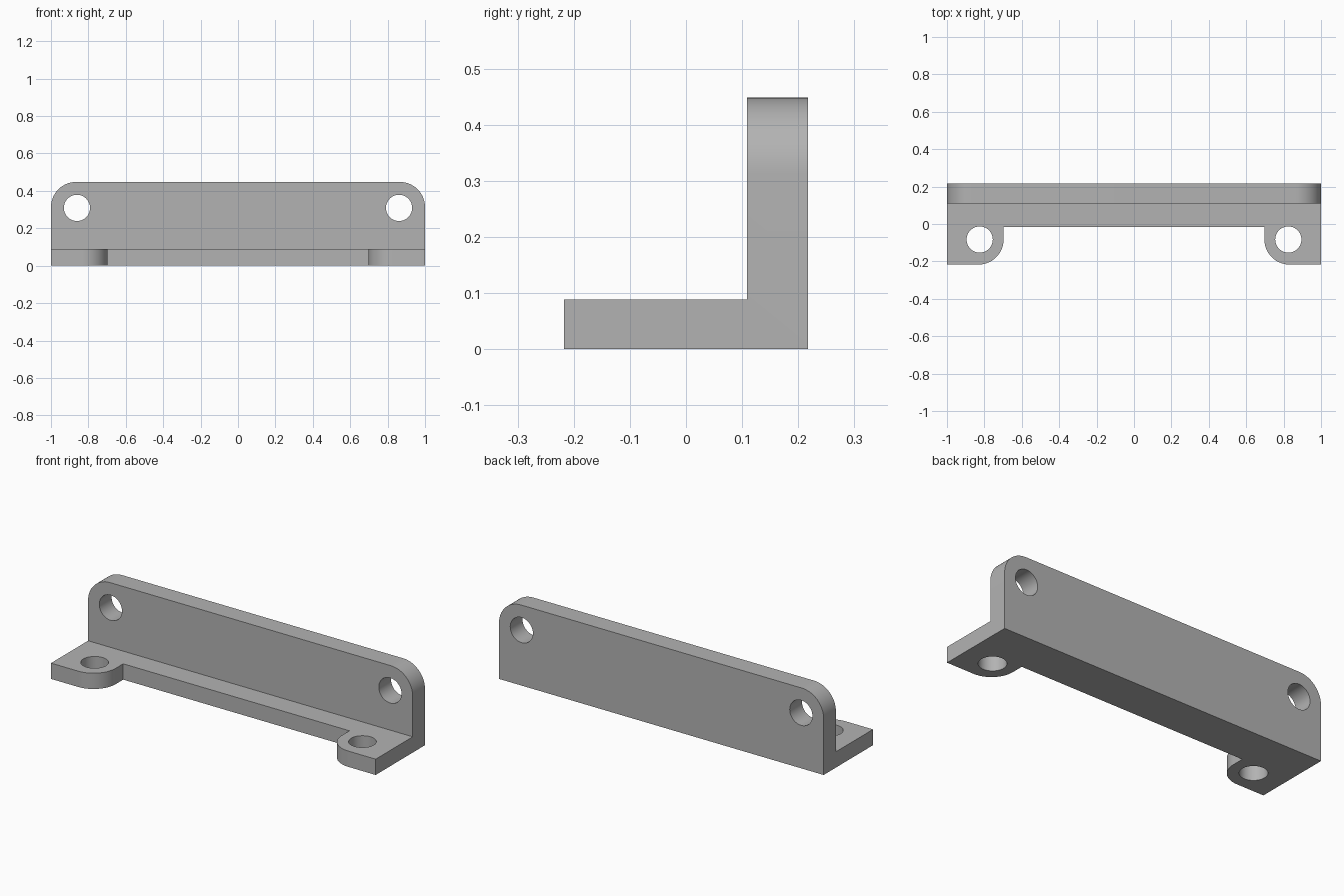
import bpy, bmesh
from math import radians
from mathutils import Matrix, Vector

if "Cube" in bpy.data.objects:
    bpy.data.objects.remove(bpy.data.objects["Cube"])

DEPTH, HEIGHT = 0.217, 0.448          # half depth, full height
WALL_Y, BASE_Z = 0.109, 0.088         # inner faces of the L
FOOT_X, NOTCH_Y = 0.697, -0.015       # cut-out between the feet
ROUND, HOLE = 0.135, 0.07

grey = bpy.data.materials.new("plain grey")
grey.use_nodes = True
grey.diffuse_color = (0.45, 0.45, 0.45, 1)
grey.node_tree.nodes["Principled BSDF"].inputs["Base Color"].default_value = grey.diffuse_color


def make_object(name, bm):
    bmesh.ops.recalc_face_normals(bm, faces=bm.faces)
    mesh = bpy.data.meshes.new(name)
    bm.to_mesh(mesh)
    bm.free()
    mesh.materials.append(grey)
    obj = bpy.data.objects.new(name, mesh)
    bpy.context.collection.objects.link(obj)
    return obj


def cut(target, cutter):
    cutter.hide_render = True
    mod = target.modifiers.new("cut", 'BOOLEAN')
    mod.operation, mod.solver, mod.object = 'DIFFERENCE', 'EXACT', cutter
    bpy.context.view_layer.objects.active = target
    bpy.ops.object.modifier_apply(modifier=mod.name)
    bpy.data.objects.remove(cutter)


def drill(target, centre, rotation):
    bm = bmesh.new()
    bmesh.ops.create_cone(bm, cap_ends=True, segments=48, radius1=HOLE, radius2=HOLE,
                          depth=0.3, matrix=Matrix.Translation(centre) @ rotation)
    cut(target, make_object("hole_cutter", bm))


# L section extruded along the length
section = [(-DEPTH, 0), (DEPTH, 0), (DEPTH, HEIGHT),
           (WALL_Y, HEIGHT), (WALL_Y, BASE_Z), (-DEPTH, BASE_Z)]
bm = bmesh.new()
face = bm.faces.new([bm.verts.new((-1, y, z)) for y, z in section])
ext = bmesh.ops.extrude_face_region(bm, geom=[face])
bmesh.ops.translate(bm, vec=(2, 0, 0),
                    verts=[v for v in ext["geom"] if isinstance(v, bmesh.types.BMVert)])
bracket = make_object("angle_bracket", bm)

# Cut-out that leaves two feet
bm = bmesh.new()
bmesh.ops.create_cube(bm, size=1, matrix=Matrix.Translation((0, NOTCH_Y - 0.25, 0))
                      @ Matrix.Diagonal((2 * FOOT_X, 0.5, 0.5, 1)))
cut(bracket, make_object("notch_cutter", bm))

# Rounded wall top corners and inner foot corners
bm = bmesh.new()
bm.from_mesh(bracket.data)


def is_corner(edge):
    mid = (edge.verts[0].co + edge.verts[1].co) / 2
    top = abs(abs(mid.x) - 1) < 0.001 and abs(mid.z - HEIGHT) < 0.001
    foot = abs(abs(mid.x) - FOOT_X) < 0.001 and abs(mid.y + DEPTH) < 0.001
    along = (edge.verts[0].co - edge.verts[1].co).normalized()
    return (top and abs(along.y) > 0.9) or (foot and abs(along.z) > 0.9)


bmesh.ops.bevel(bm, geom=[e for e in bm.edges if is_corner(e)], offset=ROUND,
                segments=14, profile=0.5, affect='EDGES')
bm.to_mesh(bracket.data)
bm.free()

# Screw holes through the wall and the feet
for side in (-1, 1):
    drill(bracket, Vector((side * 0.861, 0.163, 0.309)), Matrix.Rotation(radians(90), 4, 'X'))
    drill(bracket, Vector((side * 0.825, -0.083, 0.044)), Matrix.Identity(4))

bpy.ops.object.select_all(action='DESELECT')
bracket.select_set(True)
bpy.context.view_layer.objects.active = bracket
bpy.ops.object.shade_smooth_by_angle(angle=radians(30))
